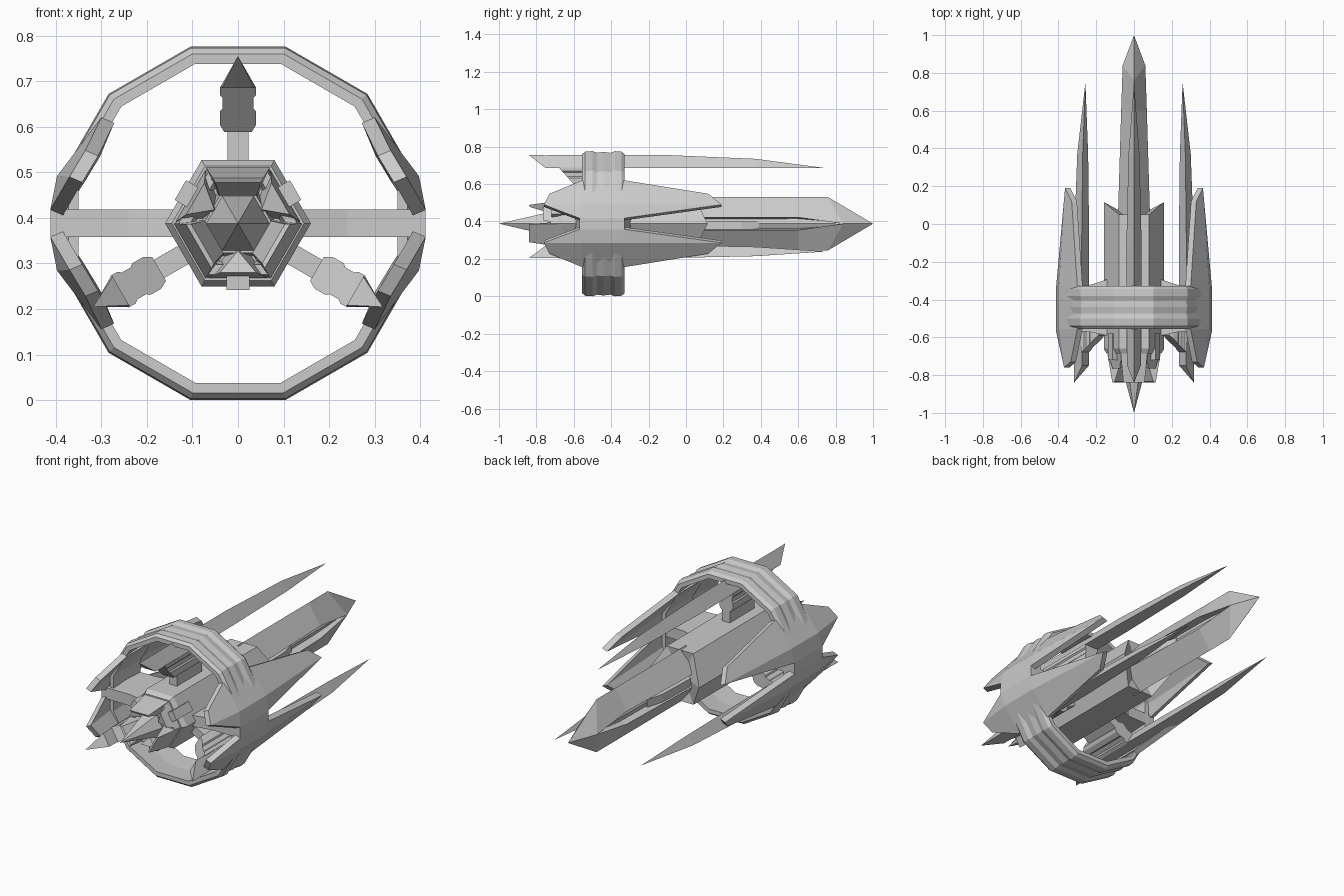
import bpy, bmesh
from math import cos, sin, pi, radians
from mathutils import Vector

if "Cube" in bpy.data.objects:
    bpy.data.objects.remove(bpy.data.objects["Cube"])

AXIS_Z = 0.388  # height of the ship's long axis; all parts are modelled around it


def make(name, verts, faces, angle=0, push=None):
    """Flat-shaded part, optionally thickened along 'push', rolled about the long axis."""
    bm = bmesh.new()
    vs = [bm.verts.new(v) for v in verts]
    for f in faces:
        bm.faces.new([vs[i] for i in f])
    if push:
        r = bmesh.ops.extrude_face_region(bm, geom=bm.faces[:], use_keep_orig=True)
        moved = [g for g in r["geom"] if isinstance(g, bmesh.types.BMVert)]
        bmesh.ops.translate(bm, verts=moved, vec=Vector(push))
    bmesh.ops.remove_doubles(bm, verts=bm.verts[:], dist=1e-5)
    bmesh.ops.recalc_face_normals(bm, faces=bm.faces[:])
    me = bpy.data.meshes.new(name)
    bm.to_mesh(me)
    bm.free()
    ob = bpy.data.objects.new(name, me)
    ob.location = (0, 0, AXIS_Z)
    ob.rotation_euler = (0, radians(angle), 0)
    bpy.context.collection.objects.link(ob)
    return ob


def loft(name, loops, angle=0, start=None, end=None, closed=False):
    """Skin equal-sized loops; ends get a cap, or a fan to a given point."""
    n, m = len(loops[0]), len(loops)
    verts = [p for lp in loops for p in lp]
    faces = []
    for k in range(m if closed else m - 1):
        a, b = k * n, ((k + 1) % m) * n
        faces += [(a + i, a + (i + 1) % n, b + (i + 1) % n, b + i) for i in range(n)]
    if not closed:
        for base, tip in ((0, start), ((m - 1) * n, end)):
            if tip:
                verts.append(tip)
                faces += [(base + i, base + (i + 1) % n, len(verts) - 1) for i in range(n)]
            else:
                faces.append(tuple(range(base, base + n)))
    return make(name, verts, faces, angle)


def box(name, x0, x1, y0, y1, z0, z1, angle=0):
    lp = lambda y: [(x0, y, z0), (x1, y, z0), (x1, y, z1), (x0, y, z1)]
    return loft(name, [lp(y0), lp(y1)], angle)


def ngon(n, r, y, turn=0.0):
    return [(r * cos(2 * pi * i / n + turn), y, r * sin(2 * pi * i / n + turn)) for i in range(n)]


# twelve-sided ring with a grooved outer face (y, flat-side radius)
ring = [(-.555, .35), (-.555, .372), (-.54, .385), (-.50, .388), (-.475, .379), (-.44, .384),
        (-.405, .379), (-.38, .388), (-.345, .385), (-.328, .372), (-.328, .35), (-.44, .357)]
loft("ring", [ngon(12, r / cos(pi / 12), y, pi / 12) for y, r in ring], closed=True)

# folded double-pointed fins on the ring sides, two per side
fin = [(.30, -.33, .232), (.33, .12, .16), (.365, .19, .102), (.412, -.33, .03),
       (.412, -.57, .03), (.37, -.76, .102), (.335, -.73, .16), (.30, -.555, .232),
       (.397, -.33, .104), (.397, -.555, .104)]
fin_faces = [(0, 1, 2, 8), (8, 2, 3), (7, 0, 8, 9), (9, 8, 3, 4), (9, 5, 6, 7), (4, 5, 9)]
for sx, side in ((1, "right"), (-1, "left")):
    for sz, level in ((1, "upper"), (-1, "lower")):
        make(f"ring_fin_{side}_{level}", [(sx * x, y, sz * z) for x, y, z in fin],
             fin_faces, push=(-.028 * sx, 0, -.012 * sz))

# cross struts from hull to ring sides
for s, side in ((1, "right"), (-1, "left")):
    loft(f"side_strut_{side}", [[(s * x, y0, -.03), (s * x, y1, -.03), (s * x, y1, .03), (s * x, y0, .03)]
                                for x, y0, y1 in ((.1, -.6, -.28), (.24, -.57, -.325), (.412, -.57, -.33))])

# hexagonal hull with points on its side corners at the far end
hull_end = ngon(6, .158, .05)
hull_end = [(x, .115 if abs(x) > .1 else y, z) for x, y, z in hull_end]
loft("hull", [ngon(6, .145, -.685), ngon(6, .16, -.66), ngon(6, .16, -.4), hull_end], end=(0, .03, 0))
loft("engine_collar", [ngon(6, .138, -.68), ngon(6, .13, -.725), ngon(6, .105, -.725), ngon(6, .095, -.69)])
loft("engine_spike", [ngon(6, .085, -.68), ngon(6, .075, -.74)], start=(0, -1, 0))

for k in range(3):
    a = 120 * k
    # long blade
    def tri(y, top, w):
        return [(0, y, top), (w, y, .297), (-w, y, .297)]
    loft(f"blade_{k}", [tri(-.75, .366, .036), tri(-.55, .367, .04), tri(-.1, .367, .04), tri(.37, .347, .029)],
         a, start=(0, -.84, .367), end=(0, .75, .297))
    # pod under the blade, with raked front, and its strut
    prof = [(.20, .03), (.217, .04), (.245, .04), (.252, .034), (.275, .034), (.282, .04), (.30, .04)]
    def pod_loop(front):
        pts = [(w, r) for r, w in prof] + [(-w, r) for r, w in reversed(prof)]
        return [(x, (-.59 - (r - .2) * .9) if front else -.34, r) for x, r in pts]
    loft(f"pod_{k}", [pod_loop(True), pod_loop(False)], a)
    box(f"pod_strut_{k}", -.023, .023, -.55, -.34, .12, .21, a)
    # long engine flap: outer plate sloping back to the spike
    loft(f"engine_flap_{k}", [[(-.07, -.69, .122), (.07, -.69, .122), (.036, -.69, .045), (-.036, -.69, .045)],
                              [(-.056, -.84, .10), (.056, -.84, .10), (.05, -.835, .09), (-.05, -.835, .09)]], a)
    # short wedge flap and hull latch on the faces in between
    loft(f"engine_wedge_{k}", [[(-.065, -.69, .12), (.065, -.69, .12), (0, -.69, .035)],
                               [(-.04, -.765, .108), (.04, -.765, .108), (0, -.75, .06)]], a + 60)
    box(f"hull_latch_{k}", -.025, .025, -.72, -.58, .115, .146, a + 60)

# long nose: upper and lower wedges meeting at the point, slotted along the sides
for s, level in ((1, "upper"), (-1, "lower")):
    def wedge(y, w, low):
        return [(0, y, .142 * s), (w, y, low * s), (0, y, low * .6 * s), (-w, y, low * s)]
    loft(f"nose_{level}", [wedge(0, .086, .034), wedge(.6, .068, .034),
                           [(0, .76, .142 * s), (.06, .84, 0), (0, .84, 0), (-.06, .84, 0)]],
         end=(0, 1, 0))
# recessed nose core and its short inner sleeve
loft("nose_core", [[(w, y, 0), (0, y, .1), (-w, y, 0), (0, y, -.1)] for y, w in ((0, .05), (.8, .04))])
loft("nose_sleeve", [[(w, y, -.03), (w, y, .012), (-w, y, .012), (-w, y, -.03)]
                     for y, w in ((0, .08), (.3, .07), (.39, .045))])
